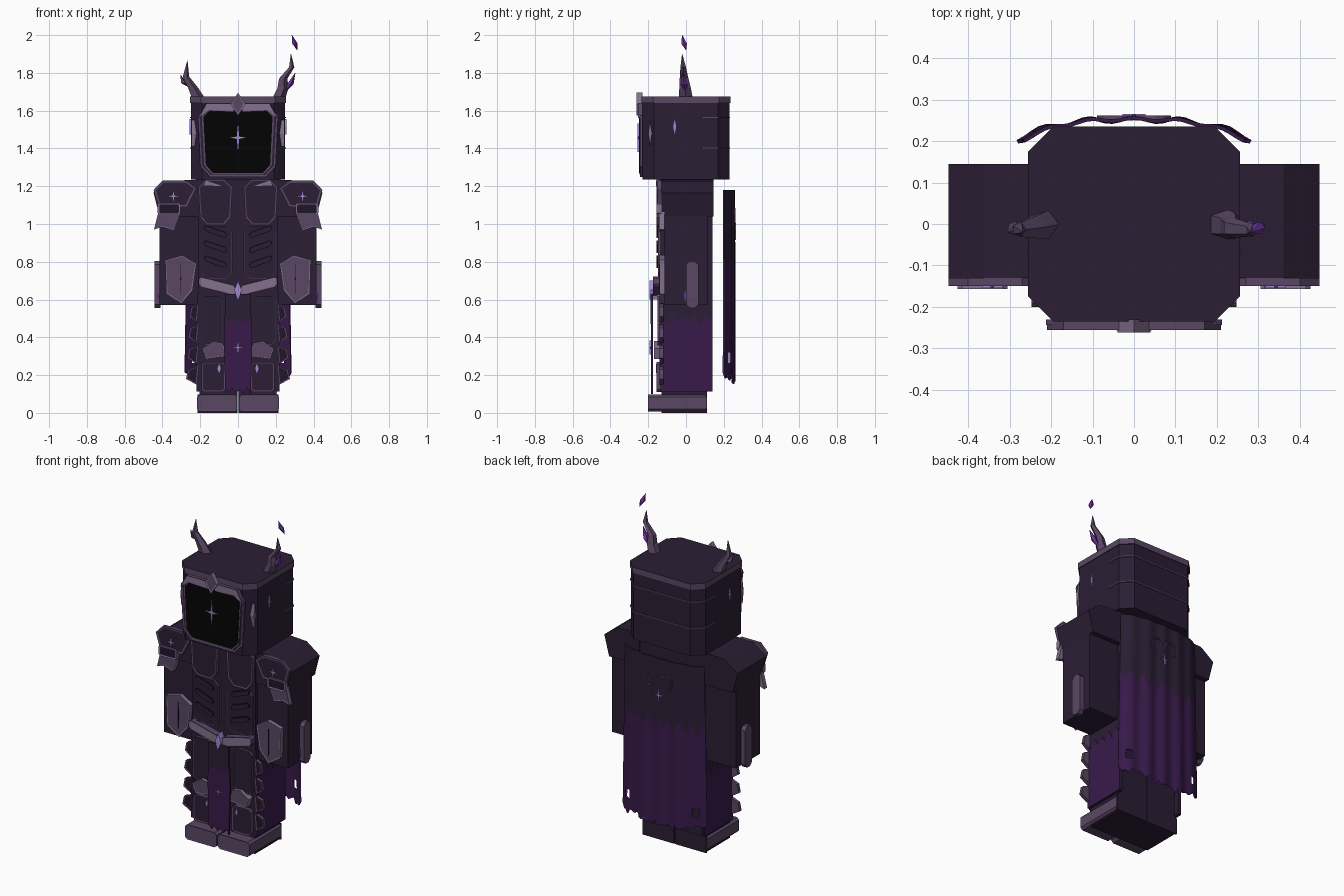
import bpy, bmesh, math, random

random.seed(4)
if "Cube" in bpy.data.objects:
    bpy.data.objects.remove(bpy.data.objects["Cube"])


def material(name, hexcode):
    srgb = [channel / 255 for channel in bytes.fromhex(hexcode)]
    colour = [c / 12.92 if c < .04 else ((c + .055) / 1.055) ** 2.4 for c in srgb] + [1]
    mat = bpy.data.materials.new(name)
    mat.use_nodes = True
    mat.diffuse_color = colour
    mat.node_tree.nodes["Principled BSDF"].inputs["Base Color"].default_value = colour
    return mat


DARK = material("dark_plum", "2b1e34")
SHADE = material("shadow_plum", "201628")
CLOTH = material("purple_cloth", "381a4a")
TRIM = material("pale_mauve", "83708d")
MID = material("dusty_mauve", "5a4765")
BLACK = material("void_black", "040404")
LILAC = material("lilac_glow", "a48ad6")
VIOLET = material("violet_crystal", "6c329c")
FRONT = -.13
FACE = -.23


def finish(name, bm, materials):
    bmesh.ops.recalc_face_normals(bm, faces=bm.faces)
    mesh = bpy.data.meshes.new(name)
    bm.to_mesh(mesh)
    bm.free()
    for mat in materials:
        mesh.materials.append(mat)
    ob = bpy.data.objects.new(name, mesh)
    bpy.context.collection.objects.link(ob)
    return ob


def extrude(name, outline, axis, start, end, face, side=None, rim=0, flip=1):
    """Extrude a flat outline along an axis; the end face may get a rim."""
    bm = bmesh.new()
    place = {"x": lambda a, b, depth: (flip * depth, a, b),
             "y": lambda a, b, depth: (flip * a, depth, b),
             "z": lambda a, b, depth: (flip * a, b, depth)}[axis]
    low, top = [[bm.verts.new(place(a, b, depth)) for a, b in outline] for depth in (start, end)]
    bm.faces.new(low)
    front = bm.faces.new(top)
    for i in range(len(low)):
        bm.faces.new((low[i - 1], low[i], top[i], top[i - 1]))
    bmesh.ops.recalc_face_normals(bm, faces=bm.faces)
    if rim:
        bmesh.ops.inset_region(bm, faces=[front], thickness=rim, depth=-.002)
    for f in bm.faces:
        f.material_index = 0 if f == front else 1
    return finish(name, bm, [face, side or face])


def armour(name, outline, lift, face, side, flip=1, base=FRONT, rim=.01):
    """Thin rimmed plate standing forward of the body."""
    extrude(name, outline, "y", base, base - lift, face, side, rim, flip)


def bevelled(x, z, w, h, cut, taper=1, lean=0):
    """Rectangle outline with cut corners, from its centre and half sizes."""
    k, m = w - cut, h - cut
    ring = [(w, -m), (w, m), (k, h), (-k, h), (-w, m), (-w, -m), (-k, -h), (k, -h)]
    return [(x + a * (taper if b < 0 else 1), z + b + lean * a) for a, b in ring]


def diamond(x, z, w, h):
    return [(x + w, z), (x, z + h), (x - w, z), (x, z - h)]


def star(name, x, z, w, h, base, lift=-.008):
    """Four-pointed mark with a narrow waist."""
    waist = w * .15
    outline = []
    for tip, (a, b) in zip(diamond(x, z, w, h), ((1, 1), (-1, 1), (-1, -1), (1, -1))):
        outline += [tip, (x + a * waist, z + b * waist)]
    extrude(name, outline, "y", base, base + lift, LILAC)


def box(name, x, y, z, mat, flip=1):
    corners = [(x[0], y[0]), (x[1], y[0]), (x[1], y[1]), (x[0], y[1])]
    return extrude(name, corners, "z", z[0], z[1], mat, flip=flip)


def ragged(start, end, z, size, count):
    """Torn edge: points that step up and down between two ends."""
    return [(start + (end - start) * i / count, z + (-1) ** i * size * random.uniform(.5, 1))
            for i in range(count + 1)]


def spike(name, path, radius, mat, bulge=False, sides=5):
    """Tube along an x-z path, narrowing to its tip or to both ends."""
    bm = bmesh.new()
    rings = []
    for i, (x, z) in enumerate(path):
        t = i / (len(path) - 1)
        r = radius * (1 - abs(2 * t - 1) if bulge else (1 - t) ** .7) + .001
        turns = [math.tau * k / sides for k in range(sides)]
        rings.append([bm.verts.new((x + r * math.cos(a), r * math.sin(a) - .02 * t, z)) for a in turns])
    for p, q in zip(rings, rings[1:]):
        for k in range(sides):
            bm.faces.new((p[k - 1], p[k], q[k], q[k - 1]))
    bm.faces.new(rings[0])
    bm.faces.new(rings[-1])
    finish(name, bm, [mat])


# Hooded head with bevelled corners, top band and seam lines
extrude("head", bevelled(0, 0, .25, .23, .06), "z", 1.235, 1.64, DARK)
extrude("head_top_band", bevelled(0, 0, .255, .235, .06), "z", 1.64, 1.675, DARK, MID)
for z in (1.4, 1.56):
    extrude("head_seam", bevelled(0, .13, .254, .104, .06), "z", z, z + .006, MID)

# Face opening, crown and glowing mark
armour("hood_rim", bevelled(0, 1.44, .212, .19, .055, taper=.94), .014, DARK, MID, base=FACE)
extrude("face_trim", bevelled(0, 1.44, .192, .178, .047, taper=.93), "y", FACE, -.246, MID)
extrude("face_void", bevelled(0, 1.44, .183, .17, .042, taper=.93), "y", FACE, -.25, BLACK)
star("face_star", 0, 1.457, .042, .075, -.249)
armour("crown_gem", diamond(0, 1.635, .04, .06), .032, MID, TRIM, base=FACE)

# Horns and floating crystal
spike("left_horn", [(.21, 1.66), (.235, 1.72), (.237, 1.77), (.283, 1.83), (.28, 1.9)], .038, MID)
spike("left_horn_crystal", [(.245, 1.69), (.275, 1.74), (.303, 1.8)], .018, VIOLET, bulge=True)
spike("right_horn", [(-.21, 1.66), (-.24, 1.72), (-.277, 1.78), (-.268, 1.865)], .038, MID)
spike("right_horn_prong", [(-.25, 1.72), (-.285, 1.745), (-.305, 1.79)], .018, MID, bulge=True)
spike("floating_crystal", [(.313, 1.92), (.3, 1.955), (.285, 2)], .015, VIOLET, bulge=True)

# Torso, tabard and belt gem
box("torso", (-.212, .212), (-.135, .14), (.6, 1.238), DARK)
tabard = [(-.065, .63), (-.075, .4)] + ragged(-.068, .068, .115, .018, 7) + [(.075, .4), (.065, .63)]
extrude("tabard", tabard, "y", -.175, -.185, CLOTH)
tabard_top = [(.066, .63), (-.066, .63)] + ragged(-.071, .071, .485, .015, 7)
extrude("tabard_top", tabard_top, "y", -.174, -.188, DARK)
star("tabard_star", 0, .345, .022, .037, -.184)
extrude("belt_gem", diamond(0, .65, .02, .05), "y", -.15, -.192, LILAC)

for side in (1, -1):
    # Head trim
    wing = [(.02, 1.595), (.02, 1.64), (.17, 1.64), (.21, 1.56), (.15, 1.6)]
    armour("crown_wing", wing, .025, TRIM, MID, side, FACE, .005)
    extrude("temple_blade", diamond(-.19, 1.48, .01, .07), "x", .22, .247, TRIM, flip=side)
    extrude("temple_crystal", diamond(-.06, 1.515, .008, .04), "x", .24, .257, LILAC, flip=side)

    # Chest armour, ribs and belt
    armour("pectoral_plate", bevelled(.12, 1.115, .09, .12, .04, taper=.9), .025, DARK, MID, side, rim=.009)
    armour("belly_plate", bevelled(.115, .85, .085, .14, .03), .018, DARK, MID, side, rim=.004)
    for z in (.8, .88, .96):
        armour("rib", bevelled(.12, z, .06, .016, .01, lean=.35), .025, DARK, SHADE, side, rim=.006)
    extrude("chest_glint", [(.08, 1.2), (.17, 1.23), (.18, 1.205)], "y", -.15, -.158, TRIM, flip=side)
    armour("belt", bevelled(.11, .672, .1, .028, .014, lean=.25), .045, TRIM, MID, side, rim=.006)

    # Arm and layered pauldron
    box("arm", (.212, .415), (-.115, .115), (.57, 1.06), DARK, side)
    shoulder = [(.21, 1.235), (.36, 1.228), (.447, 1.165), (.415, 1.04), (.21, 1.04)]
    extrude("pauldron", shoulder, "y", .145, FRONT, DARK, flip=side)
    guard = [(.22, 1.19), (.27, 1.23), (.4, 1.23), (.447, 1.18), (.42, 1.09), (.27, 1.09)]
    armour("pauldron_guard", guard, .02, DARK, MID, side, rim=.014)
    fang = [(.3, 1.07), (.42, 1.07), (.445, .97), (.4, .985), (.34, .965)]
    armour("pauldron_fang", fang, .027, MID, TRIM, side, -.115, .006)
    armour("pauldron_tab", bevelled(.365, 1.08, .06, .032, .01), .027, SHADE, TRIM, side, rim=.009)
    star("pauldron_star", side * .342, 1.147, .025, .032, -.146)

    # Bracers
    bracer = [(.22, .79), (.295, .836), (.386, .81), (.38, .63), (.3, .578), (.24, .65)]
    armour("bracer", bracer, .03, MID, TRIM, side, -.11, .008)
    extrude("bracer_ridge", diamond(.303, .71, .003, .08), "y", FRONT, -.143, SHADE, flip=side)
    outer_guard = bevelled(.032, .68, .033, .125, .02)
    extrude("arm_side_guard", outer_guard, "x", .41, .443, MID, rim=.006, flip=side)
    extrude("arm_side_crystal", diamond(-.004, .62, .008, .03), "x", .41, .42, VIOLET, flip=side)

    # Leg, boot and dyed side skirt
    box("leg", (.002, .205), (FRONT, .11), (0, .63), DARK, side)
    extrude("boot", bevelled(.11, .052, .106, .045, .014), "y", .108, -.2, MID, rim=.006, flip=side)
    box("boot_heel", (.003, .214), (.105, .112), (0, .098), DARK, side)
    box("side_skirt", (.2, .217), (-.135, .14), (.112, .63), DARK, side)
    dye = [(.138, .112), (-.135, .112)] + ragged(-.135, .138, .495, .03, 9)
    extrude("skirt_dye", dye, "x", .213, .221, CLOTH, flip=side)

    # Leg armour and small hip scales
    armour("thigh_plate", bevelled(.14, .49, .06, .13, .02), .02, DARK, MID, side, rim=.004)
    knee = [(.06, .3), (.08, .37), (.13, .38), (.19, .34), (.17, .285)]
    armour("knee_plate", knee, .04, MID, TRIM, side, rim=.006)
    armour("shin_plate", bevelled(.13, .19, .064, .08, .015), .025, DARK, MID, side, rim=.008)
    extrude("shin_mark", diamond(.1, .235, .009, .025), "y", -.15, -.16, LILAC, flip=side)
    for z in (.2, .31, .42, .53):
        reach = .055 - .05 * z
        scale = [(.21, z + .05), (.22 + reach, z + .03), (.23 + reach, z - .02), (.22, z - .05)]
        armour("hip_scale", scale, .02, SHADE, MID, side, -.12, .009)

    # Cape emblem arcs
    sweep = [math.radians(a) for a in range(-70, 180, 30)]
    arc = [(r * math.cos(t) + .045, r * math.sin(t) + 1.04)
           for r, turn in ((.045, sweep), (.041, sweep[::-1])) for t in turn]
    extrude("cape_arc", arc, "y", .25, .262, MID, flip=side)

star("cape_star", 0, .96, .028, .045, .256, .009)

# Torn cape: pleated grid, purple below a ragged line, with two holes
COLUMNS = 32
bm = bmesh.new()
grid = []
for i in range(COLUMNS + 1):
    u = 2 * i / COLUMNS - 1
    hem = .175 + .03 * abs(u) + random.uniform(-.035, .03) * (1 if i % 2 else .4)
    dye_line = .79 + (.025 if i % 4 < 2 else -.02)
    column = []
    for z in (1.18, dye_line, .32, .265, hem):
        pleat = .005 * math.cos(u * 16) * (1.3 - z / 2)
        column.append(bm.verts.new((u * (.285 - .017 * z), .252 - .048 * abs(u) ** 3 + pleat, z)))
    grid.append(column)
for i, (near, far) in enumerate(zip(grid, grid[1:])):
    for row in range(4):
        if row == 2 and min(i, COLUMNS - 1 - i) in (2, 3):
            continue
        f = bm.faces.new((near[row], near[row + 1], far[row + 1], far[row]))
        f.material_index = min(row, 1)
cape = finish("cape", bm, [DARK, CLOTH, VIOLET])
solid = cape.modifiers.new("thickness", "SOLIDIFY")
solid.thickness = .009
solid.offset = 0
solid.material_offset_rim = 1
